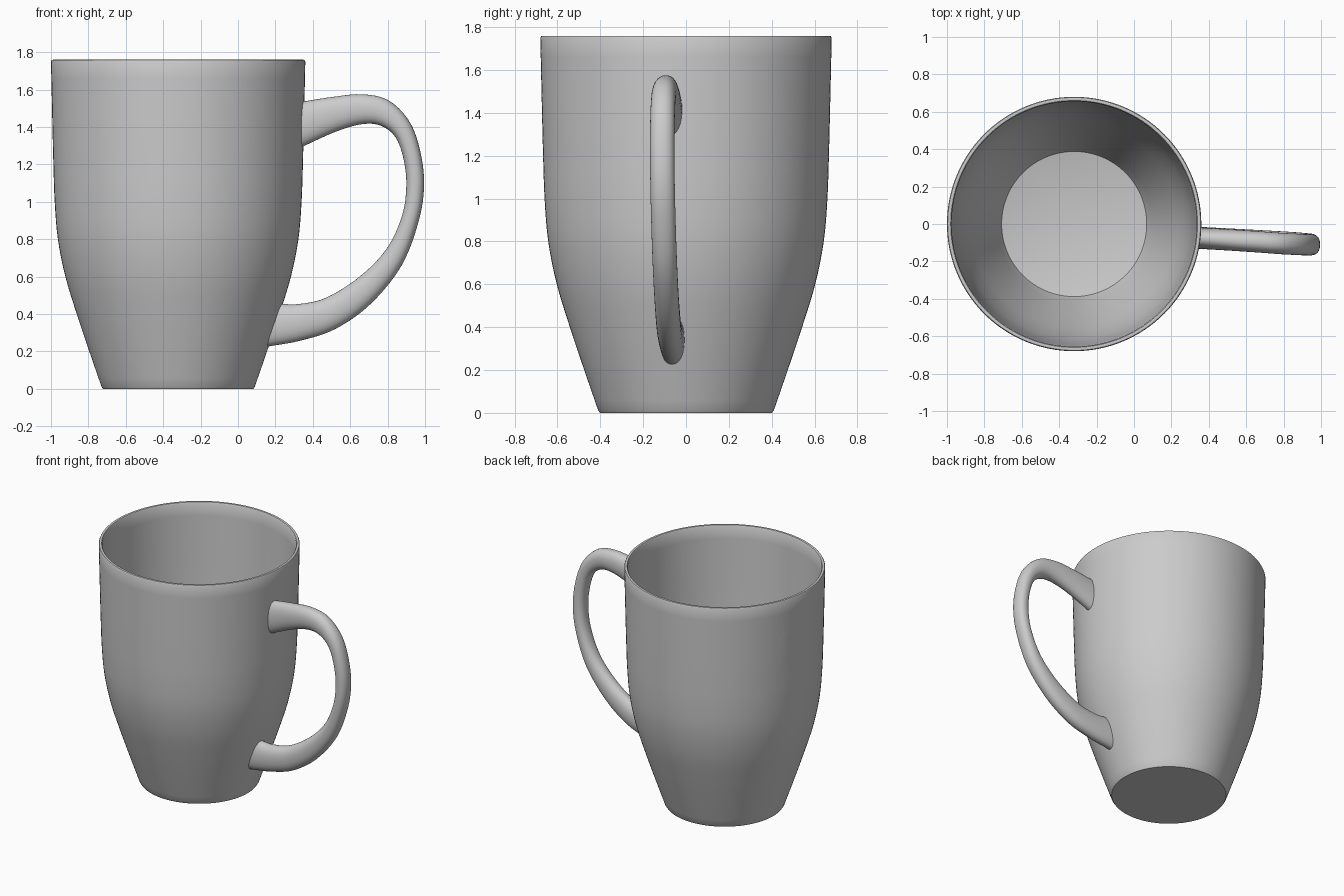
import bpy, bmesh, math
from mathutils import Vector

if "Cube" in bpy.data.objects:
    bpy.data.objects.remove(bpy.data.objects["Cube"])

CX = -0.32  # mug axis


def spline(points, steps):
    """Catmull-Rom curve through tuples of any length."""
    pts = [Vector(p) for p in points]
    pts = [2 * pts[0] - pts[1]] + pts + [2 * pts[-1] - pts[-2]]
    out = []
    for i in range(1, len(pts) - 2):
        a, b, c, d = pts[i - 1:i + 3]
        for k in range(steps):
            t = k / steps
            out.append(0.5 * (2 * b + (c - a) * t + (2 * a - 5 * b + 4 * c - d) * t * t
                              + (3 * b - a - 3 * c + d) * t ** 3))
    return out + [pts[-2]]


def skin(name, rings, cap):
    """Join closed rings of points into a smooth surface."""
    bm = bmesh.new()
    loops = [[bm.verts.new(p) for p in ring] for ring in rings]
    n = len(loops[0])
    for r0, r1 in zip(loops, loops[1:]):
        for i in range(n):
            j = (i + 1) % n
            bm.faces.new((r0[i], r0[j], r1[j], r1[i]))
    if cap:
        bm.faces.new(loops[0])
        bm.faces.new(loops[-1])
    bmesh.ops.recalc_face_normals(bm, faces=bm.faces)
    me = bpy.data.meshes.new(name)
    bm.to_mesh(me)
    bm.free()
    ob = bpy.data.objects.new(name, me)
    bpy.context.collection.objects.link(ob)
    bpy.ops.object.select_all(action='DESELECT')
    bpy.context.view_layer.objects.active = ob
    ob.select_set(True)
    bpy.ops.object.shade_smooth_by_angle(angle=math.radians(35))
    return ob


# Cup: outer wall, rim and inner wall turned around the axis
wall = spline([(0.41, 0.012), (0.475, 0.2), (0.542, 0.4), (0.603, 0.6), (0.643, 0.8),
               (0.660, 1.0), (0.667, 1.2), (0.672, 1.4), (0.680, 1.75)], 4)
inner = [(p.x - 0.025, p.y) for p in reversed(wall) if p.y > 0.04]
profile = ([(0.402, 0.0)] + [(p.x, p.y) for p in wall] + [(0.676, 1.758), (0.668, 1.76), (0.660, 1.758)]
           + inner + [(0.388, 0.027), (0.383, 0.025)])
SEG = 128
skin("cup", [[(CX + r * math.cos(2 * math.pi * i / SEG), r * math.sin(2 * math.pi * i / SEG), z)
              for i in range(SEG)] for r, z in profile], True)

# Handle: outer edge x, z, inner edge x, z, then y of the centre line
stations = spline([
    (0.342, 1.535, 0.334, 1.290, -0.075), (0.50, 1.560, 0.515, 1.372, -0.085),
    (0.66, 1.575, 0.655, 1.414, -0.095), (0.80, 1.545, 0.755, 1.410, -0.104),
    (0.91, 1.440, 0.835, 1.355, -0.109), (0.97, 1.290, 0.880, 1.250, -0.111),
    (0.995, 1.100, 0.900, 1.100, -0.110), (0.967, 0.900, 0.878, 0.930, -0.106),
    (0.875, 0.660, 0.795, 0.750, -0.099), (0.71, 0.455, 0.650, 0.600, -0.090),
    (0.52, 0.320, 0.470, 0.487, -0.080), (0.33, 0.257, 0.320, 0.453, -0.071),
    (0.150, 0.225, 0.230, 0.455, -0.064)], 6)
rings = []
for ox, oz, ix, iz, y in stations:
    ring = []
    for i in range(32):
        a = 2 * math.pi * i / 32
        c, s = math.cos(a), math.sin(a)
        u = 0.5 + 0.5 * math.copysign(abs(c) ** 0.9, c)
        ring.append((ix + (ox - ix) * u, y + 0.057 * math.copysign(abs(s) ** 0.9, s), iz + (oz - iz) * u))
    rings.append(ring)
skin("handle", rings, True)

# Oval patch lying flush on the wall opposite the handle
patch = []
for k in (1.0, 0.66, 0.33, 0.02):
    ring = []
    for i in range(40):
        a = 2 * math.pi * i / 40
        z = 1.405 + 0.125 * k * math.sin(a)
        ang = math.radians(162) + 0.085 * k * math.cos(a)
        r = 0.672 + (z - 1.4) * 0.023 + (0.002 if k < 1 else 0.0012)
        ring.append((CX + r * math.cos(ang), r * math.sin(ang), z))
    patch.append(ring)
skin("wall_patch", patch, False)
